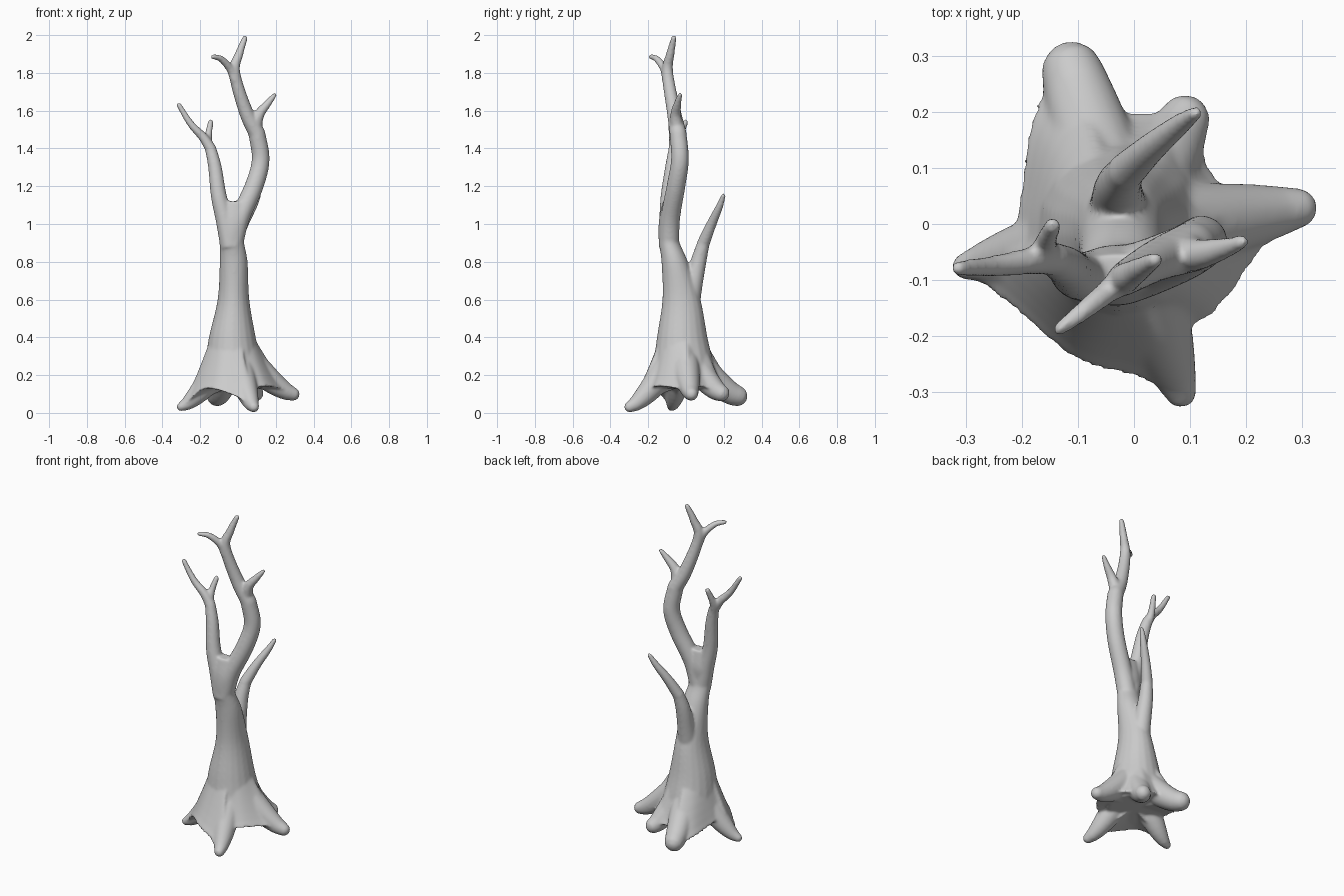
import bpy
import bmesh
import math
from mathutils import Vector, Quaternion

SIDES = 20
STEPS = 6

if "Cube" in bpy.data.objects:
    bpy.data.objects.remove(bpy.data.objects["Cube"])


def spline(points, closed=False):
    """Smooth curve through points of any size, such as position plus radii."""
    knots = [Vector(point) for point in points]
    if closed:
        knots = [knots[-1], *knots, knots[0], knots[1]]
    else:
        before = knots[0] * 2 - knots[1]
        after = knots[-1] * 2 - knots[-2]
        knots = [before, *knots, after]
    curve = []
    for a, b, c, d in zip(knots, knots[1:], knots[2:], knots[3:]):
        for step in range(STEPS):
            t = step / STEPS
            bend = a * 2 - b * 5 + c * 4 - d
            twist = b * 3 - a - c * 3 + d
            curve.append(b + ((c - a) * t + bend * t ** 2 + twist * t ** 3) / 2)
    return curve if closed else curve + [knots[-2]]


def ellipse(width, depth):
    turn = math.tau / SIDES
    return [Vector((width * math.cos(side * turn), depth * math.sin(side * turn), 0))
            for side in range(SIDES)]


def skin(bm, rings):
    """Closed tube through rings of points."""
    loops = [[bm.verts.new(point) for point in ring] for ring in rings]
    count = len(loops[0])
    for low, high in zip(loops, loops[1:]):
        for side in range(count):
            after = (side + 1) % count
            bm.faces.new((low[side], low[after], high[after], high[side]))
    bm.faces.new(reversed(loops[0]))
    bm.faces.new(loops[-1])


def limb(bm, centres, radii):
    """Round limb along a path, closed with a domed tip."""
    tip, radius = centres[-1], radii[-1]
    heading = (tip - centres[-2]).normalized()
    for angle in (math.pi / 6, math.pi / 3, math.pi / 2.3):
        centres.append(tip + heading * radius * math.sin(angle))
        radii.append(radius * math.cos(angle))
    rings = []
    turn, last = Quaternion(), Vector((0, 0, 1))
    for index, centre in enumerate(centres):
        ahead = centres[min(index + 1, len(centres) - 1)]
        behind = centres[max(index - 1, 0)]
        way = (ahead - behind).normalized()
        turn = last.rotation_difference(way) @ turn
        last = way
        rings.append([centre + turn @ point for point in ellipse(radii[index], radii[index])])
    skin(bm, rings)


def branch(bm, thick, thin, *points):
    """Branch that tapers evenly from its thick end to its thin end."""
    centres = spline(points)
    span = len(centres) - 1
    limb(bm, centres, [thick + (thin - thick) * index / span for index in range(span + 1)])


def root(bm, x, y, z, radius):
    """Root that flares down from the trunk core to its tip."""
    core, tip, core_radius = Vector((-.02, -.02, .36)), Vector((x, y, z)), .08
    centres, radii = [], []
    for step in range(STEPS * 2 + 1):
        t = step / (STEPS * 2)
        centre = core.lerp(tip, t)
        centre.z = tip.z + (core.z - tip.z) * (1 - t) ** 1.35
        centres.append(centre)
        radii.append(radius + (core_radius - radius) * (1 - t ** 2))
    limb(bm, centres, radii)


def skirt(bm, *outline):
    """Web of bark that spreads from the trunk to a wavy rim, hollow below."""
    rim = spline(outline, closed=True)
    top, hollow = Vector((-.03, -.02, .4)), Vector((-.02, -.02, .14))
    collar = []
    for point in rim:
        away = point - top
        away.z = 0
        collar.append(top + away.normalized() * .115)
    rings = []
    for step in range(STEPS + 1):
        t = step / STEPS
        ring = []
        for start, end in zip(collar, rim):
            point = start.lerp(end, t)
            point.z = end.z + (start.z - end.z) * (1 - t) ** 1.15
            ring.append(point)
        rings.append(ring)
    for t in (.3, .6, .9):
        rings.append([point.lerp(hollow, t) for point in rim])
    skin(bm, rings[::-1])


bm = bmesh.new()

# Trunk: centre, half width and half depth going up
trunk = spline([
    (-.02, -.01, .13, .155, .165),
    (-.025, -.012, .25, .15, .16),
    (-.03, -.02, .4, .124, .134),
    (-.024, -.024, .6, .084, .101),
    (-.023, -.06, .8, .074, .07),
    (-.034, -.092, .92, .066, .053),
    (-.03, -.09, 1.02, .085, .053),
    (-.03, -.088, 1.12, .08, .035),
])
skin(bm, [[Vector(ring[:3]) + point for point in ellipse(ring[3], ring[4])] for ring in trunk])

# Web of bark joining the roots, counter-clockwise from the left
skirt(bm, (.28, .03, .11), (.15, .08, .14), (.1, .205, .1), (.03, .2, .13), (-.04, .21, .12),
      (-.11, .295, .08), (-.18, .2, .1), (-.205, .05, .13), (-.225, -.035, .14), (-.3, -.075, .03),
      (-.2, -.165, .12), (-.11, -.24, .12), (0, -.275, .08), (.085, -.3, .03), (.065, -.21, .12),
      (.15, -.155, .14), (.22, -.06, .13))

# Long roots
root(bm, .083, -.298, .032, .03)
root(bm, -.3, -.075, .033, .025)
root(bm, -.11, .27, .09, .056)
root(bm, .09, .185, .105, .046)
root(bm, .29, .028, .1, .037)

# Back branch
branch(bm, .06, .033, (-.025, 0, .45), (-.028, .033, .65), (-.028, .066, .8), (-.015, .093, .9))
branch(bm, .034, .013, (-.015, .093, .9), (.03, .135, 1), (.08, .176, 1.09), (.11, .198, 1.15))

# Tall branch, its crown and its twigs
branch(bm, .054, .045, (-.03, -.09, .88), (.01, -.083, 1.03), (.085, -.053, 1.2),
       (.12, -.032, 1.34), (.1, -.042, 1.48))
branch(bm, .045, .015, (.1, -.042, 1.48), (.04, -.065, 1.6), (-.018, -.098, 1.8),
       (.006, -.083, 1.9), (.037, -.064, 1.985))
branch(bm, .036, .013, (.09, -.048, 1.51), (.112, -.055, 1.58), (.155, -.045, 1.635), (.193, -.032, 1.682))
branch(bm, .027, .013, (-.015, -.1, 1.76), (-.04, -.115, 1.82), (-.09, -.155, 1.874), (-.133, -.187, 1.885))

# Short branch with a forked end
branch(bm, .054, .03, (-.04, -.092, .88), (-.07, -.094, 1.02), (-.102, -.092, 1.15),
       (-.122, -.075, 1.3), (-.145, -.062, 1.4))
branch(bm, .03, .014, (-.145, -.062, 1.4), (-.185, -.066, 1.46), (-.25, -.075, 1.53), (-.313, -.079, 1.63))
branch(bm, .028, .015, (-.145, -.064, 1.38), (-.158, -.04, 1.45), (-.145, -.002, 1.54))

mesh = bpy.data.meshes.new("bare_tree")
bm.to_mesh(mesh)
bm.free()
tree = bpy.data.objects.new("bare_tree", mesh)
bpy.context.collection.objects.link(tree)

# Fuse everything into one skin and soften the joints
fuse = tree.modifiers.new("fuse", 'REMESH')
fuse.mode = 'VOXEL'
fuse.voxel_size = .007
fuse.use_smooth_shade = True
soften = tree.modifiers.new("soften", 'SMOOTH')
soften.factor = .5
soften.iterations = 10

# Bark colour
bark = bpy.data.materials.new("pale grey bark")
bark.use_nodes = True
grey = (.6, .6, .6, 1)
bark.diffuse_color = grey
bark.node_tree.nodes["Principled BSDF"].inputs["Base Color"].default_value = grey
mesh.materials.append(bark)
